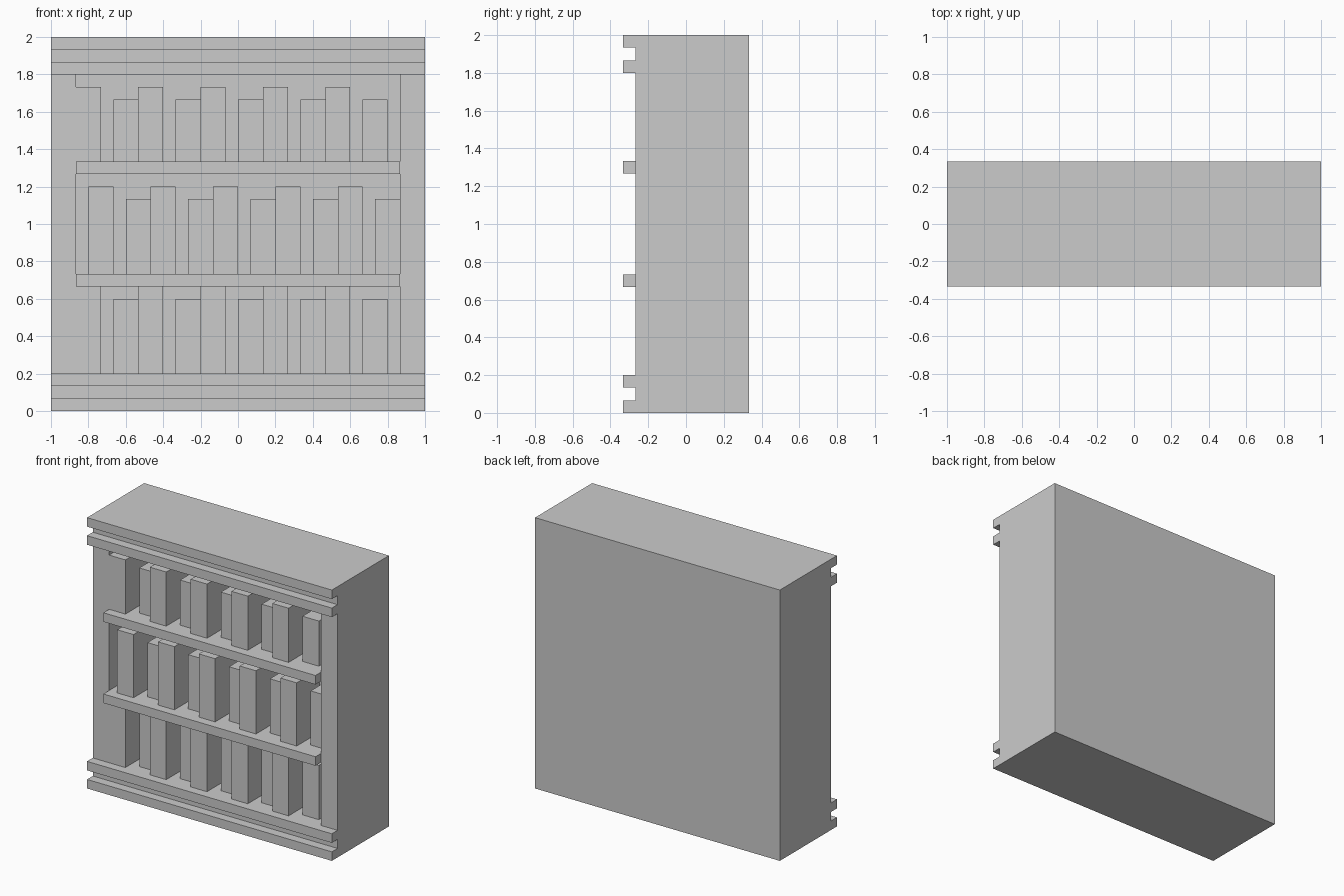
import bpy

if "Cube" in bpy.data.objects:
    bpy.data.objects.remove(bpy.data.objects["Cube"])

U = 1 / 15          # the whole model sits on a 1/15 unit grid
FRONT = -4          # front plane of the case
BACK = 0            # back wall of the book recess


def box(name, x0, x1, y0, y1, z0, z1):
    """Box given by grid extents."""
    bpy.ops.mesh.primitive_cube_add(
        size=1, location=((x0 + x1) * U / 2, (y0 + y1) * U / 2, (z0 + z1) * U / 2))
    ob = bpy.context.object
    ob.name = name
    ob.scale = ((x1 - x0) * U, (y1 - y0) * U, (z1 - z0) * U)
    bpy.ops.object.transform_apply(location=False, rotation=False, scale=True)
    return ob


# Case with the recess cut into its front
case = box("case", -15, 15, FRONT, 5, 0, 30)
cutter = box("recess_cutter", -13, 13, FRONT - 1, BACK, 3, 27)
mod = case.modifiers.new("recess", 'BOOLEAN')
mod.operation = 'DIFFERENCE'
mod.solver = 'EXACT'
mod.object = cutter
bpy.context.view_layer.objects.active = case
bpy.ops.object.modifier_apply(modifier=mod.name)
bpy.data.objects.remove(cutter)

# Paired full-width mouldings at the base and the top
for name, z in (("base_moulding_lower", 0), ("base_moulding_upper", 2),
                ("top_moulding_lower", 27), ("top_moulding_upper", 29)):
    box(name, -15, 15, FRONT - 1, FRONT, z, z + 1)

# Two shelves that stick out past the case front
for name, z in (("lower_shelf", 10), ("upper_shelf", 19)):
    box(name, -13, 13, FRONT - 1, BACK, z, z + 1)

# Books: tall ones flush with the front, short ones set back one step
# (row, shelf height, tall book height, first tall x, first short x)
for row, z, h, tall_x, short_x in (("bottom", 3, 7, -13, -10),
                                   ("middle", 11, 7, -12, -9),
                                   ("top", 20, 6, -13, -10)):
    talls = [tall_x + 5 * i for i in range(5)]
    if row == "middle":
        talls = [tall_x + 5 * i for i in range(5)]
    for i, x in enumerate(talls):
        box(f"{row}_tall_book_{i + 1}", x, x + 2, FRONT, BACK, z, z + h)
    for i in range(5):
        x = short_x + 5 * i
        box(f"{row}_short_book_{i + 1}", x, x + 2, FRONT + 1, BACK, z, z + h - 1)
